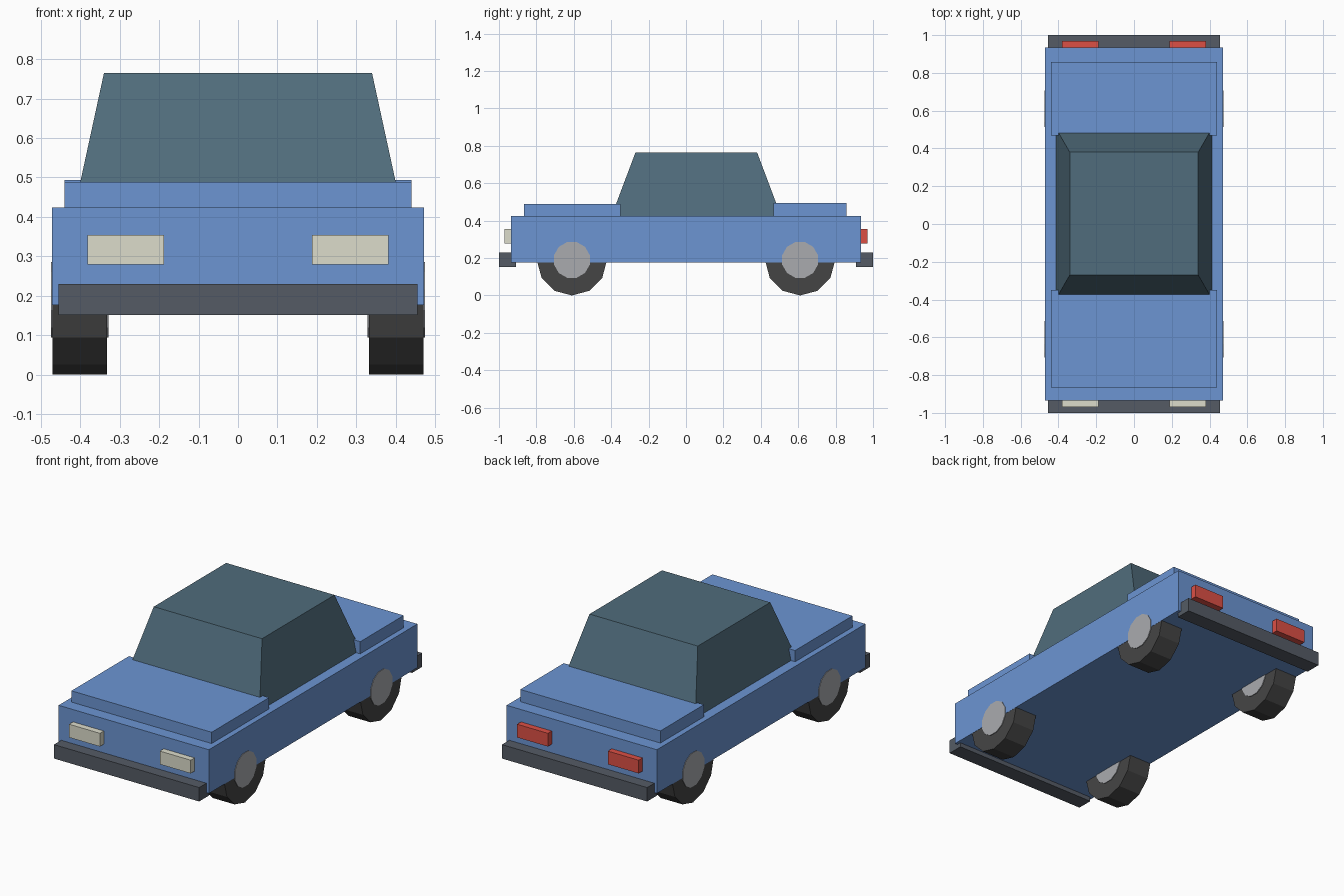
import bpy
import bmesh
import math
from mathutils import Matrix

if "Cube" in bpy.data.objects:
    bpy.data.objects.remove(bpy.data.objects["Cube"])


def material(name, rgb):
    m = bpy.data.materials.new(name)
    m.diffuse_color = (*rgb, 1)
    m.use_nodes = True
    m.node_tree.nodes["Principled BSDF"].inputs["Base Color"].default_value = m.diffuse_color
    return m


BLUE = material("blue_paint", (0.15, 0.30, 0.65))
GLASS = material("dark_glass", (0.08, 0.15, 0.20))
TRIM = material("dark_trim", (0.09, 0.105, 0.13))
RUBBER = material("rubber", (0.06, 0.06, 0.06))
HUB = material("hub_metal", (0.40, 0.41, 0.43))
CREAM = material("cream_lamp", (0.72, 0.72, 0.60))
RED = material("red_lamp", (0.72, 0.08, 0.06))


def finish(name, bm, mat):
    bmesh.ops.recalc_face_normals(bm, faces=bm.faces)
    mesh = bpy.data.meshes.new(name)
    bm.to_mesh(mesh)
    bm.free()
    mesh.materials.append(mat)
    obj = bpy.data.objects.new(name, mesh)
    bpy.context.collection.objects.link(obj)
    return obj


def box(name, x, y, z, mat, top=None):
    """Box from (min, max) ranges; top = (x range, y range) tapers the roof."""
    tx, ty = top or (x, y)
    bm = bmesh.new()
    bmesh.ops.create_cube(bm, size=1)
    for v in bm.verts:
        upper = v.co.z > 0
        rx, ry = (tx, ty) if upper else (x, y)
        v.co = (rx[v.co.x > 0], ry[v.co.y > 0], z[upper])
    return finish(name, bm, mat)


def disc(name, side, y, x, z, radius, sides, turn, mat):
    """Low-poly cylinder with its axle along x, between x[0] and x[1]."""
    bm = bmesh.new()
    place = (Matrix.Translation((side * (x[0] + x[1]) / 2, y, z))
             @ Matrix.Rotation(turn, 4, 'X')
             @ Matrix.Rotation(math.pi / 2, 4, 'Y'))
    bmesh.ops.create_cone(bm, cap_ends=True, segments=sides, radius1=radius,
                          radius2=radius, depth=x[1] - x[0], matrix=place)
    return finish(name, bm, mat)


# Bodywork
box("body", (-0.472, 0.472), (-0.935, 0.935), (0.176, 0.424), BLUE)
box("hood", (-0.44, 0.44), (-0.865, -0.35), (0.40, 0.488), BLUE)
box("trunk_lid", (-0.44, 0.44), (0.468, 0.858), (0.40, 0.493), BLUE)

# Tapered cabin
box("cabin", (-0.415, 0.415), (-0.40, 0.51), (0.42, 0.765), GLASS,
    top=((-0.34, 0.34), (-0.27, 0.38)))

# Bumpers and lamps at both ends
for end, label, lamp in ((-1, "front", CREAM), (1, "rear", RED)):
    box(label + "_bumper", (-0.456, 0.456), sorted((end * 0.91, end)),
        (0.151, 0.23), TRIM)
    for side, hand in ((-1, "left"), (1, "right")):
        box(f"{label}_{hand}_lamp", sorted((side * 0.188, side * 0.382)),
            sorted((end * 0.91, end * 0.97)), (0.279, 0.354), lamp)

# Wheels with hubs
for y, label in ((-0.61, "front"), (0.61, "rear")):
    for side, hand in ((-1, "left"), (1, "right")):
        disc(f"{label}_{hand}_tyre", side, y, (0.332, 0.471), 0.187,
             0.187, 12, 0, RUBBER)
        disc(f"{label}_{hand}_hub", side, y, (0.328, 0.475), 0.19,
             0.099, 12, math.pi / 12, HUB)
